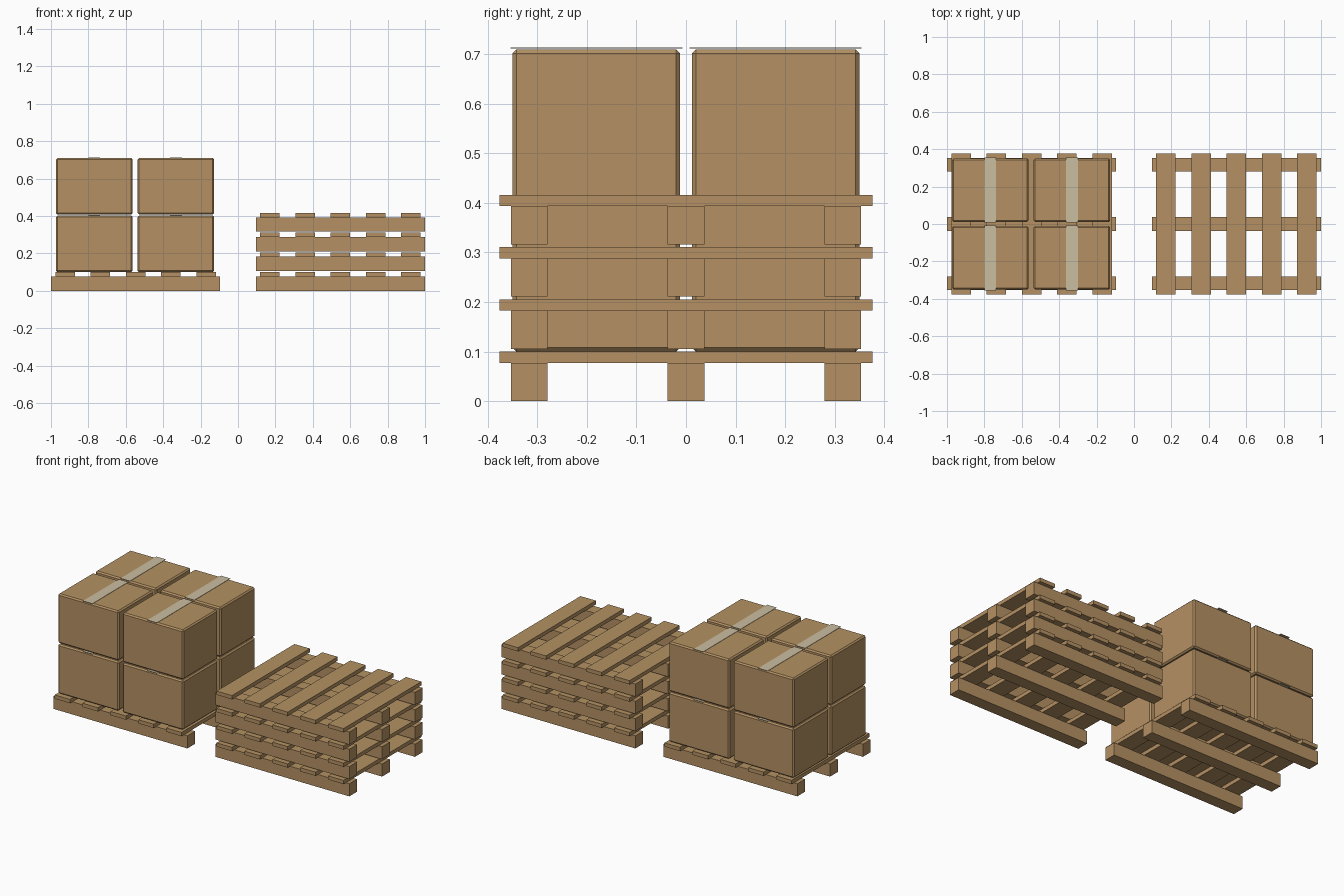
import bpy, bmesh

if "Cube" in bpy.data.objects:
    bpy.data.objects.remove(bpy.data.objects["Cube"])


def material(name, rgb):
    m = bpy.data.materials.new(name)
    m.diffuse_color = (*rgb, 1)
    m.use_nodes = True
    m.node_tree.nodes["Principled BSDF"].inputs["Base Color"].default_value = m.diffuse_color
    return m


BROWN = material("cardboard and wood brown", (0.46, 0.285, 0.125))
TAPE = material("pale tape", (0.60, 0.52, 0.355))


def block(name, center, size, mat, chamfer=0):
    """Axis-aligned box, optionally with chamfered edges."""
    bm = bmesh.new()
    bmesh.ops.create_cube(bm, size=1)
    bmesh.ops.scale(bm, vec=size, verts=bm.verts)
    if chamfer:
        bmesh.ops.bevel(bm, geom=bm.edges[:], offset=chamfer, segments=1,
                        affect='EDGES', profile=0.5)
    me = bpy.data.meshes.new(name)
    bm.to_mesh(me)
    bm.free()
    me.materials.append(mat)
    ob = bpy.data.objects.new(name, me)
    ob.location = center
    bpy.context.collection.objects.link(ob)
    return ob


def pallet(name, x, z):
    # three long stringers
    for i in (-1, 0, 1):
        block(f"{name}_stringer", (x, i * 0.3165, z + 0.0385),
              (0.905, 0.074, 0.077), BROWN)
    # five top slats
    for i in range(-2, 3):
        block(f"{name}_slat", (x + i * 0.1885, 0, z + 0.0885),
              (0.104, 0.752, 0.023), BROWN)


# loaded pallet on the left, stack of four empty pallets on the right
pallet("loaded_pallet", -0.5475, 0)
for level in range(4):
    pallet(f"stacked_pallet_{level + 1}", 0.5475, level * 0.1055)

# two layers of four taped cartons
BOX_H = 0.302
for z in (0.1, 0.408):
    for x in (-0.768, -0.332):
        for y in (-0.181, 0.181):
            block("carton", (x, y, z + BOX_H / 2),
                  (0.41, 0.338, BOX_H), BROWN, 0.008)
            block("carton_tape", (x, y, z + BOX_H + 0.0025),
                  (0.063, 0.347, 0.002), TAPE)
